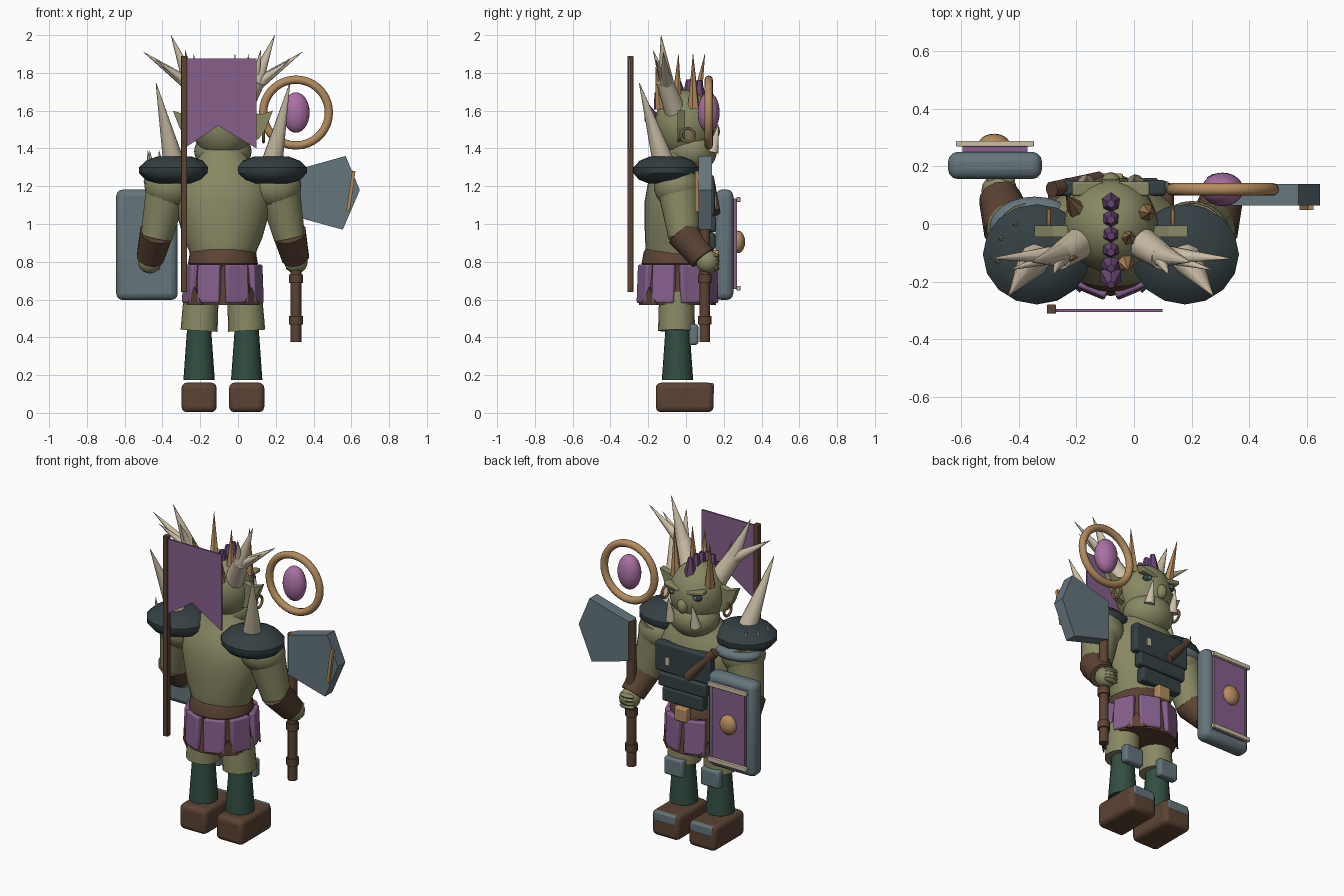
import bpy, bmesh, math
from mathutils import Vector, Matrix

if "Cube" in bpy.data.objects:
    bpy.data.objects.remove(bpy.data.objects["Cube"], do_unlink=True)

CX = -0.08  # middle of the body
SIDES = (("left", 1), ("right", -1))


def colour(name, r, g, b):
    m = bpy.data.materials.new(name)
    m.use_nodes = True
    m.diffuse_color = (r, g, b, 1)
    m.node_tree.nodes["Principled BSDF"].inputs["Base Color"].default_value = (r, g, b, 1)
    return m


SKIN = colour("olive skin", .25, .25, .128)
PURPLE = colour("purple cloth", .24, .115, .26)
VIOLET = colour("dark violet", .14, .06, .17)
BROWN = colour("brown leather", .105, .056, .034)
SLATE = colour("dark slate", .035, .052, .058)
STEEL = colour("blue grey steel", .13, .18, .2)
GREEN = colour("dark green cloth", .032, .075, .052)
IVORY = colour("ivory", .6, .52, .38)
GOLD = colour("dull gold", .45, .26, .11)
PINK = colour("pink gem", .4, .16, .37)


def finish(name, bm, mat, smooth=False, bevel=0, segments=3):
    bmesh.ops.recalc_face_normals(bm, faces=bm.faces)
    me = bpy.data.meshes.new(name)
    bm.to_mesh(me)
    bm.free()
    me.materials.append(mat)
    ob = bpy.data.objects.new(name, me)
    bpy.context.collection.objects.link(ob)
    if bevel:
        mod = ob.modifiers.new("rounding", "BEVEL")
        mod.width, mod.segments = bevel, segments
    if smooth or bevel:
        bpy.ops.object.select_all(action="DESELECT")
        ob.select_set(True)
        bpy.context.view_layer.objects.active = ob
        bpy.ops.object.shade_smooth_by_angle(angle=math.radians(40))
    return ob


def box(name, c, size, mat, bevel=0, rot=None):
    bm = bmesh.new()
    bmesh.ops.create_cube(bm, size=1)
    m = Matrix.Translation(c) @ (rot or Matrix()) @ Matrix.Diagonal((*size, 1))
    bmesh.ops.transform(bm, matrix=m, verts=bm.verts)
    return finish(name, bm, mat, bevel=bevel)


def ball(name, c, r, mat, segs=24, rings=14):
    bm = bmesh.new()
    bmesh.ops.create_uvsphere(bm, u_segments=segs, v_segments=rings, radius=1)
    bmesh.ops.transform(bm, matrix=Matrix.Translation(c) @ Matrix.Diagonal((*r, 1)), verts=bm.verts)
    return finish(name, bm, mat, True)


def cone(name, a, b, r1, r2, mat, segs=16):
    a, b = Vector(a), Vector(b)
    bm = bmesh.new()
    bmesh.ops.create_cone(bm, cap_ends=True, segments=segs, radius1=r1, radius2=r2, depth=(b - a).length)
    rot = (b - a).to_track_quat("Z", "Y").to_matrix().to_4x4()
    bmesh.ops.transform(bm, matrix=Matrix.Translation((a + b) / 2) @ rot, verts=bm.verts)
    return finish(name, bm, mat, segs > 8)


def loft(name, rows, mat, cx=CX, segs=28):
    """Stack of ellipses: z, x radius, y radius, y centre."""
    bm = bmesh.new()
    rings = []
    for z, rx, ry, cy in rows:
        angles = [2 * math.pi * i / segs for i in range(segs)]
        rings.append([bm.verts.new((cx + rx * math.cos(t), cy + ry * math.sin(t), z)) for t in angles])
    for low, high in zip(rings, rings[1:]):
        for i in range(segs):
            j = (i + 1) % segs
            bm.faces.new((low[i], low[j], high[j], high[i]))
    bm.faces.new(rings[0])
    bm.faces.new(rings[-1])
    return finish(name, bm, mat, True)


def plate(name, pts, y0, y1, mat):
    """Outline in x and z pulled along y."""
    bm = bmesh.new()
    face = bm.faces.new([bm.verts.new((x, y0, z)) for x, z in pts])
    out = bmesh.ops.extrude_face_region(bm, geom=[face])["geom"]
    bmesh.ops.translate(bm, vec=(0, y1 - y0, 0), verts=[v for v in out if isinstance(v, bmesh.types.BMVert)])
    return finish(name, bm, mat)


def ring(name, c, major, minor, mat, turn=0, n=36, m=12):
    """Upright ring facing along y, then turned about z."""
    bm = bmesh.new()
    start = bmesh.ops.create_circle(bm, segments=m, radius=minor)["verts"]
    bmesh.ops.translate(bm, verts=start, vec=(major, 0, 0))
    bmesh.ops.spin(bm, geom=bm.verts[:] + bm.edges[:], cent=(0, 0, 0), axis=(0, 1, 0),
                   angle=2 * math.pi, steps=n, use_merge=True)
    bmesh.ops.remove_doubles(bm, verts=bm.verts, dist=.0005)
    bmesh.ops.transform(bm, matrix=Matrix.Translation(c) @ Matrix.Rotation(turn, 4, "Z"), verts=bm.verts)
    return finish(name, bm, mat, True)


# Torso, neck, belt and skirt
loft("torso", [(.79, .165, .155, -.045), (.86, .18, .168, -.045), (.93, .21, .178, -.04), (1.02, .235, .184, -.035),
               (1.12, .255, .184, -.035), (1.21, .25, .168, -.035), (1.29, .2, .135, -.03), (1.35, .13, .105, -.02),
               (1.42, .1, .1, -.01)], SKIN)
loft("belt", [(.775, .175, .175, -.05), (.79, .185, .185, -.05), (.85, .175, .175, -.05), (.865, .165, .165, -.05)], BROWN)
loft("skirt_lining", [(.57, .205, .205, -.045), (.8, .18, .18, -.045)], BROWN, segs=16)
for i in range(8):
    turn = Matrix.Rotation(math.pi * (i / 4 + .125), 4, "Z")
    tilt = Matrix.Rotation(.04, 4, "X")
    box(f"skirt_panel_{i}", turn @ Vector((0, .188, .683)) + Vector((CX, -.045, 0)), (.125, .04, .205), PURPLE, .01, turn @ tilt)
for i in range(4):
    tatter = plate(f"skirt_tatter_{i}", [(-.06, .57), (.06, .57), (0, .665)], .205, .214, BROWN)
    tatter.matrix_world = Matrix.Translation((CX, -.045, 0)) @ Matrix.Rotation(math.pi * (i / 2 + .25), 4, "Z")
box("belt_buckle", (CX, .15, .82), (.085, .05, .085), GOLD, .008)

# Chest armour
box("chest_plate", (CX, .125, 1.135), (.38, .055, .18), SLATE, .012)
box("middle_plate", (CX, .13, 1.0), (.33, .06, .085), SLATE, .012)
box("belly_plate", (CX, .125, .91), (.28, .06, .09), SLATE, .012)
box("chest_badge", (CX + .1, .155, 1.12), (.03, .008, .05), IVORY)
cone("chest_strap", (-.285, .12, 1.245), (-.12, .155, 1.06), .028, .028, BROWN, 10)

# Legs and arms
for side, s in SIDES:
    x = CX + s * .126
    box(f"{side}_boot", (x, -.007, .082), (.186, .306, .156), BROWN, .028)
    box(f"{side}_toe_cap", (x, .126, .128), (.15, .045, .06), STEEL, .01)
    cone(f"{side}_shin", (x, -.045, .175), (x, -.045, .47), .083, .062, GREEN, 20)
    cone(f"{side}_thigh", (x, -.05, .435), (x - s * .012, -.05, .64), .098, .092, SKIN, 20)
    box(f"{side}_knee_pad", (x, .04, .415), (.13, .05, .11), STEEL, .014)
    X = lambda o: CX + s * o
    cone(f"{side}_upper_arm", (X(.285), -.045, 1.24), (X(.352), -.01, .93), .118, .084, SKIN, 20)
    ball(f"{side}_shoulder", (X(.28), -.045, 1.2), (.135, .125, .12), SKIN)
    cone(f"{side}_bracer", (X(.352), -.02, .955), (X(.385), .09, .82), .09, .074, BROWN, 12)
    ball(f"{side}_hand", (X(.387), .115, .8), (.062, .062, .062), SKIN, 16, 10)
    for i in range(4):
        ball(f"{side}_finger_{i}", (X(.38), .155, .765 + i * .022), (.05, .022, .014), SKIN, 10, 6)
    # Shoulder pads with large spikes
    loft(f"{side}_shoulder_pad", [(1.215, .1, .095, -.105), (1.235, .155, .145, -.105), (1.27, .187, .174, -.105),
                                  (1.3, .187, .174, -.105), (1.335, .15, .14, -.105), (1.358, .09, .085, -.105)],
         SLATE, X(.257), 16)
    cone(f"{side}_pad_spike", (X(.262), -.12, 1.33), (X(.354), -.247, 1.745), .058, .002, IVORY, 10)
ball("lower_shoulder_plate", (-.345, -.01, 1.225), (.155, .105, .05), STEEL)
for i, (x, y) in enumerate([(-.46, -.05), (-.41, .0), (-.47, -.13)]):
    cone(f"pad_stud_{i}", (x, y, 1.31), (x - .008, y, 1.39), .014, .001, IVORY, 6)

# Head and face
ball("head", (CX, -.005, 1.525), (.164, .162, .185), SKIN)
ball("jaw", (CX, .03, 1.385), (.152, .133, .118), SKIN)
ball("nose", (CX, .145, 1.49), (.034, .035, .045), SKIN, 12, 8)
for side, s in SIDES:
    X = lambda o: CX + s * o
    ball(f"{side}_eye", (X(.08), .122, 1.555), (.036, .02, .022), SLATE, 12, 8)
    ball(f"{side}_pupil", (X(.08), .139, 1.555), (.012, .008, .012), STEEL, 10, 6)
    box(f"{side}_brow", (X(.08), .122, 1.587), (.11, .05, .025), SKIN, .008, Matrix.Rotation(s * -.2, 4, "Y"))
    cone(f"{side}_tusk", (X(.085), .14, 1.38), (X(.082), .172, 1.53), .032, .001, IVORY, 10)
    ear = [(.12, 1.43), (.19, 1.45), (.23, 1.51), (.265, 1.6), (.2, 1.58), (.12, 1.6)]
    plate(f"{side}_ear", [(X(o), z) for o, z in ear], -.045, -.005, SKIN)
    ring(f"{side}_earring", (X(.215), .01, 1.47), .036, .008, GOLD, math.pi / 2, 20, 8)
    # Branching antlers
    root, fork = (X(.09), -.055, 1.59), (X(.18), -.115, 1.76)
    cone(f"{side}_antler_root", root, fork, .058, .045, IVORY, 12)
    for i, (o, y, z, r) in enumerate([(.275, -.132, 2, .046), (.42, -.12, 1.91, .038),
                                      (.355, -.16, 1.87, .03), (.2, -.175, 1.92, .032)]):
        cone(f"{side}_antler_branch_{i}", Vector(fork) - Vector((s * .015, -.01, .03)), (X(o), y, z), r, .001, IVORY, 10)

# Crest of faceted cones and thin head spikes
for i in range(6):
    y = .07 - i * .05
    top = 1.525 + .185 * math.sqrt(1 - (y / .2) ** 2)
    cone(f"crest_{i}", (CX, y, top - .05), (CX, y - .006 * i, top + .065 - .008 * i), .041, .014, VIOLET, 6)
for i, (o, y, p, q, z) in enumerate([(-.12, .05, -.155, .1, 1.9), (.12, .04, .135, .037, 1.9), (.06, -.05, .064, -.04, 1.9),
                                     (-.11, -.09, -.145, -.13, 1.83), (.05, -.13, .06, -.16, 1.83)]):
    cone(f"head_spike_{i}", (CX + o, y, 1.61), (CX + p, q, z), .033, .001, GOLD, 6)

# Banner on its pole
box("banner_pole", (-.286, -.295, 1.265), (.032, .032, 1.25), BROWN, .004)
plate("banner", [(-.27, 1.875), (.098, 1.875), (.098, 1.4), (-.105, 1.52), (-.27, 1.41)], -.305, -.295, PURPLE)

# Axe with a ring and gem floating over it
cone("axe_shaft", (.307, .1, .375), (.307, .1, 1.285), .028, .028, BROWN, 12)
for i, z in enumerate((.49, .71)):
    cone(f"shaft_band_{i}", (.307, .1, z - .022), (.307, .1, z + .022), .036, .036, BROWN, 12)
plate("axe_blade", [(.3, 1.285), (.57, 1.36), (.645, 1.18), (.555, .97), (.3, 1.04)], .065, .138, STEEL)
box("axe_inlay", (.598, .057, 1.175), (.018, .018, .215), GOLD, 0, Matrix.Rotation(.14, 4, "Y"))
ring("halo_ring", (.307, .12, 1.59), .174, .022, GOLD)
ball("halo_gem", (.307, .12, 1.59), (.072, .058, .107), PINK)

# Shield
box("shield_body", (-.482, .203, .89), (.326, .095, .585), STEEL, .035)
box("shield_panel", (-.482, .256, .895), (.225, .027, .48), PURPLE)
for name, z in (("top", 1.13), ("bottom", .66)):
    box(f"shield_{name}_bar", (-.482, .278, z), (.27, .02, .026), IVORY, .004)
ball("shield_boss", (-.485, .275, .905), (.055, .038, .06), GOLD, 20, 10)
